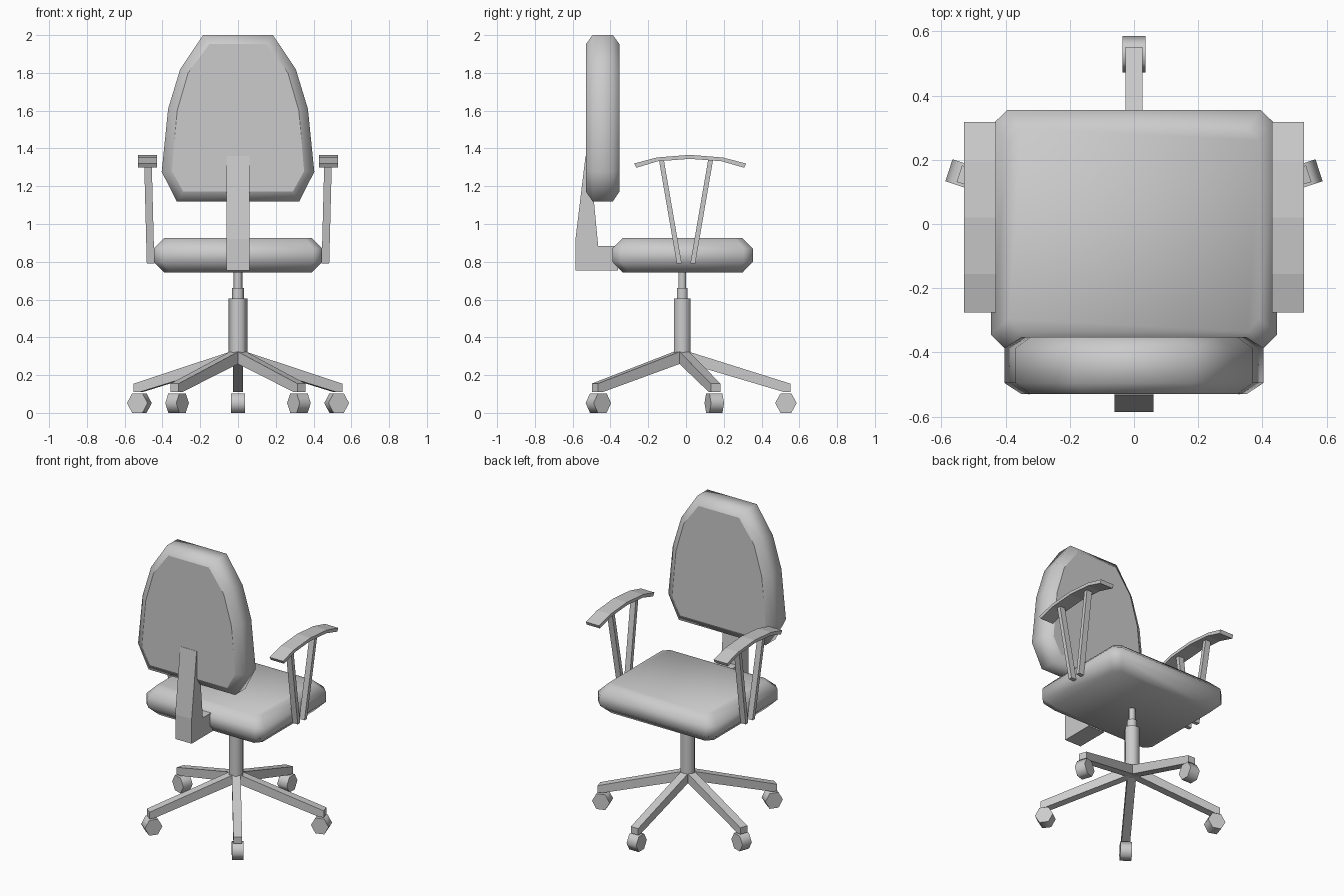
import bpy, bmesh
from math import sin, cos, pi, radians
from mathutils import Matrix, Vector

if "Cube" in bpy.data.objects:
    bpy.data.objects.remove(bpy.data.objects["Cube"])


def loft(name, loops, smooth=False, sharp_caps=True, matrix=None):
    """Skin a list of equal-length point loops and cap both ends."""
    bm = bmesh.new()
    rings = [[bm.verts.new(p) for p in loop] for loop in loops]
    n = len(rings[0])
    for a, b in zip(rings, rings[1:]):
        for i in range(n):
            j = (i + 1) % n
            bm.faces.new((a[i], a[j], b[j], b[i]))
    caps = [bm.faces.new(rings[0][::-1]), bm.faces.new(rings[-1])]
    bmesh.ops.recalc_face_normals(bm, faces=bm.faces)
    for f in bm.faces:
        f.smooth = smooth
    if sharp_caps:
        for f in caps:
            for e in f.edges:
                e.smooth = False
    if matrix:
        bm.transform(matrix)
        bmesh.ops.recalc_face_normals(bm, faces=bm.faces)
    mesh = bpy.data.meshes.new(name)
    bm.to_mesh(mesh)
    bm.free()
    obj = bpy.data.objects.new(name, mesh)
    bpy.context.collection.objects.link(obj)
    return obj


def mirrored(half):
    """Close a right-hand half outline by mirroring it over x = 0."""
    return half + [(-x, v) for x, v in reversed(half)]


def side_prism(name, profile, x0, x1, matrix=None):
    """Extrude a (y, z) profile along x."""
    return loft(name, [[(x, y, z) for y, z in profile] for x in (x0, x1)], matrix=matrix)


def hexagon(r, z, y):
    return [(r * cos(i * pi / 3), y + r * sin(i * pi / 3), z) for i in range(6)]


# Seat cushion
outer = mirrored([(0.395, 0.355), (0.446, 0.305), (0.446, -0.345), (0.40, -0.39)])
inner = mirrored([(0.35, 0.298), (0.39, 0.26), (0.39, -0.295), (0.355, -0.335)])
loft("seat", [[(x, y, z) for x, y in o] for o, z in
              ((inner, 0.742), (outer, 0.80), (outer, 0.87), (inner, 0.927))],
     smooth=True, sharp_caps=False)

# Backrest cushion
outer = mirrored([(0.185, 2.0), (0.306, 1.82), (0.37, 1.61), (0.404, 1.277), (0.325, 1.12)])
inner = mirrored([(0.152, 1.952), (0.264, 1.80), (0.322, 1.60), (0.35, 1.28), (0.29, 1.172)])
loft("backrest", [[(x, y, z) for x, z in o] for o, y in
                  ((inner, -0.53), (outer, -0.495), (outer, -0.387), (inner, -0.352))],
     smooth=True)

# Backrest bracket
side_prism("back_bracket", [(-0.585, 0.753), (-0.585, 0.92), (-0.532, 1.36), (-0.51, 1.36),
                            (-0.465, 0.883), (-0.36, 0.883), (-0.36, 0.753)], -0.0615, 0.0615)

# Armrests
arch = [(-0.275, 1.32), (-0.155, 1.352), (0.02, 1.366), (0.195, 1.352), (0.318, 1.32)]
under = [(-0.262, 1.298), (-0.15, 1.332), (0.02, 1.345), (0.19, 1.332), (0.308, 1.298)]
for side, s in (("right", 1), ("left", -1)):
    side_prism(side + "_arm_pad", arch + under[::-1], s * 0.43, s * 0.53)
    for place, y0, y1 in (("front", 0.036, 0.13), ("rear", -0.036, -0.13)):
        loops = [[(s * (x + dx), y + dy, z) for dx, dy in
                  ((-0.02, -0.013), (0.02, -0.013), (0.02, 0.013), (-0.02, 0.013))]
                 for x, y, z in ((0.463, y0, 0.792), (0.477, y1, 1.338))]
        loft(f"{side}_{place}_arm_strut", loops)

# Gas column, three stepped hexagonal tubes
CY = -0.02
for name, r, z0, z1 in (("column_lower", 0.05, 0.265, 0.605),
                        ("column_middle", 0.033, 0.60, 0.66),
                        ("column_upper", 0.023, 0.655, 0.76)):
    loft(name, [hexagon(r, z, CY) for z in (z0, z1)], smooth=True)

# Five-star base with hexagonal castors
leg = [(0.0, 0.335), (0.572, 0.155), (0.572, 0.11), (0.54, 0.11), (0.0, 0.27)]
wheel = [(0.549 + 0.057 * cos(i * pi / 3), 0.052 + 0.06 * sin(i * pi / 3)) for i in range(6)]
for i in range(5):
    m = Matrix.Translation(Vector((0, CY, 0))) @ Matrix.Rotation(radians(72 * i), 4, 'Z')
    side_prism(f"base_leg_{i + 1}", leg, -0.027, 0.027, m)
    castor = side_prism(f"castor_{i + 1}", wheel, -0.036, 0.036, m)
    for p in castor.data.polygons:
        p.use_smooth = len(p.vertices) == 4
    for e in castor.data.edges:
        a, b = (castor.data.vertices[v].co for v in e.vertices)
        e.use_edge_sharp = (a - b).length < 0.068
